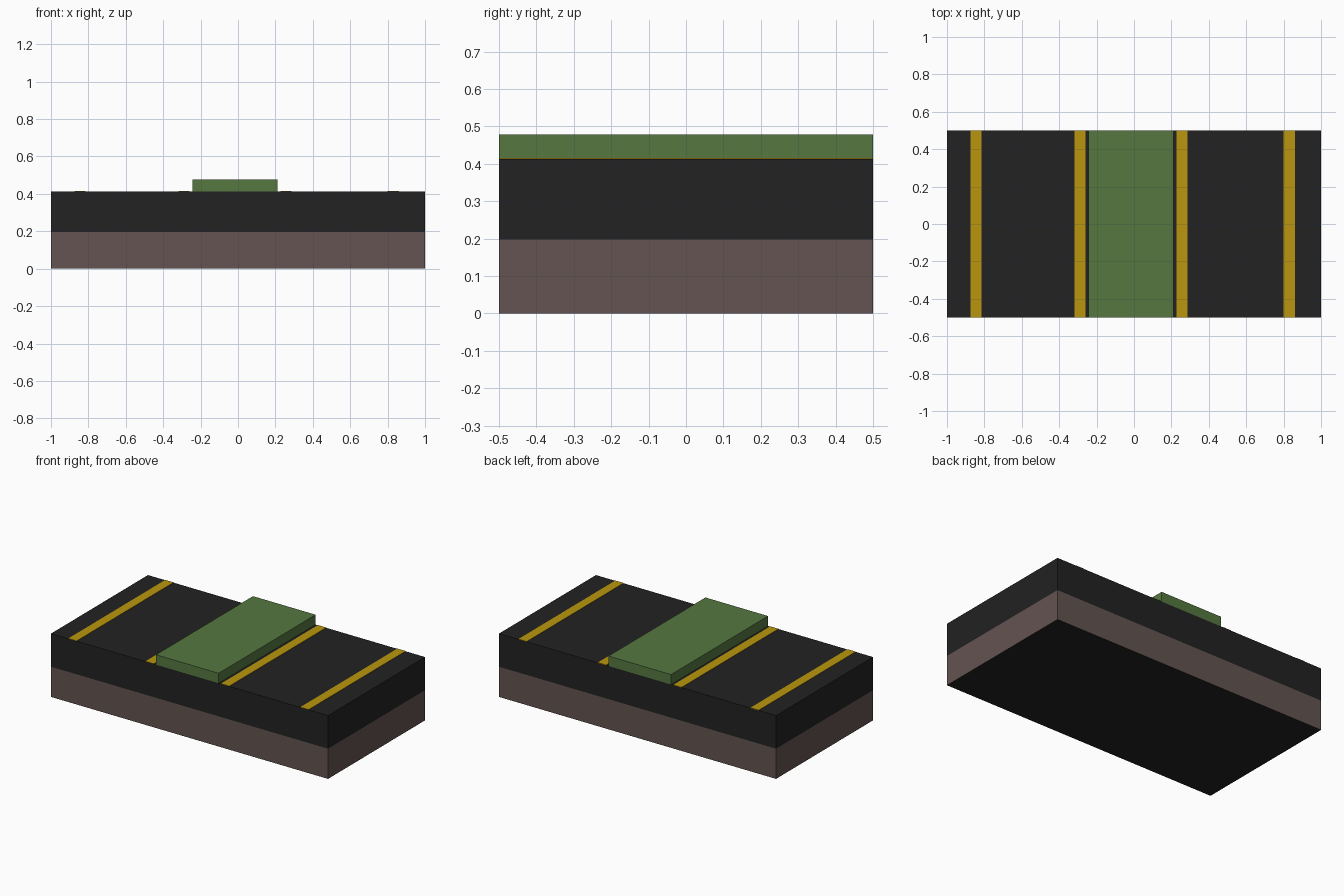
import bpy, bmesh

if "Cube" in bpy.data.objects:
    bpy.data.objects.remove(bpy.data.objects["Cube"])


def material(name, rgb):
    m = bpy.data.materials.new(name)
    m.diffuse_color = (*rgb, 1.0)
    m.use_nodes = True
    m.node_tree.nodes["Principled BSDF"].inputs["Base Color"].default_value = m.diffuse_color
    return m


asphalt = material("asphalt black", (0.016, 0.016, 0.016))
earth = material("earth brown", (0.125, 0.087, 0.082))
grass = material("grass green", (0.093, 0.188, 0.051))
yellow = material("line yellow", (0.49, 0.305, 0.004))


def slab(name, x0, x1, z0, z1, *mats):
    """Box spanning the full depth of the road piece."""
    bm = bmesh.new()
    bmesh.ops.create_cube(bm, size=1)
    for v in bm.verts:
        v.co.x = x0 if v.co.x < 0 else x1
        v.co.z = z0 if v.co.z < 0 else z1
    bm.normal_update()
    # a second material, if given, colours the underside
    if len(mats) > 1:
        for f in bm.faces:
            f.material_index = 1 if f.normal.z < -0.5 else 0
    mesh = bpy.data.meshes.new(name)
    bm.to_mesh(mesh)
    bm.free()
    for m in mats:
        mesh.materials.append(m)
    obj = bpy.data.objects.new(name, mesh)
    bpy.context.collection.objects.link(obj)
    return obj


TOP = 0.413

# Ground layer with dark underside, and road layer above it
slab("ground_base", -1, 1, 0, 0.197, earth, asphalt)
slab("road_surface", -1, 1, 0.197, TOP, asphalt)

# Raised grass median
slab("grass_median", -0.242, 0.21, TOP, 0.478, grass)

# Painted lane lines
for name, x in (("left_outer_line", -0.845), ("left_inner_line", -0.288),
                ("right_inner_line", 0.257), ("right_outer_line", 0.83)):
    slab(name, x - 0.03, x + 0.03, TOP - 0.001, TOP + 0.002, yellow)
